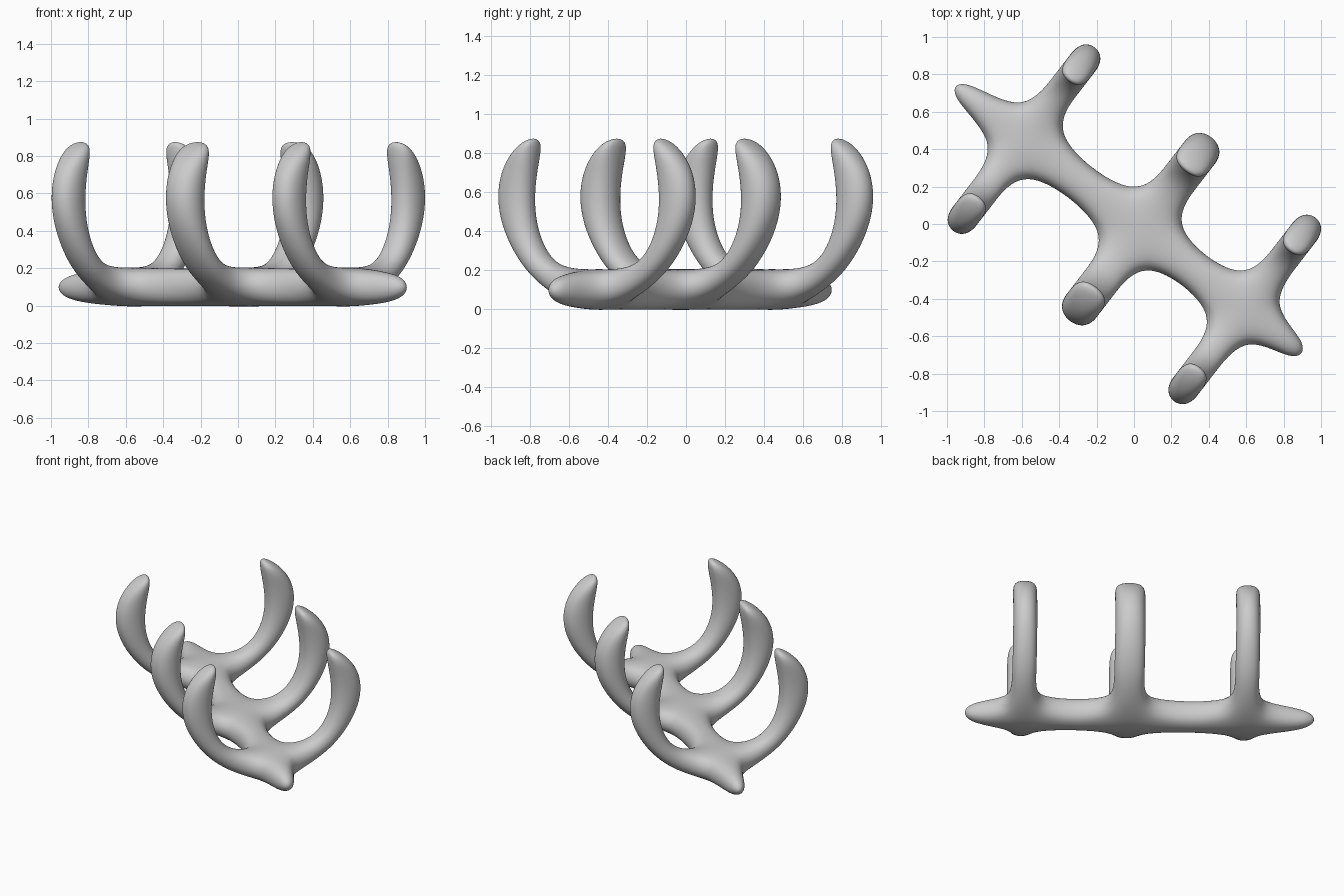
import bpy, bmesh
from mathutils import Vector

if "Cube" in bpy.data.objects:
    bpy.data.objects.remove(bpy.data.objects["Cube"])

# The spine runs diagonally; ribs rise at right angles to it
ALONG = Vector((0.792, -0.611, 0))
ACROSS = Vector((0.611, 0.792, 0))

# Spine stations: (position along, half width, bottom, top)
SPINE = [(-1.235, 0.068, 0.025, 0.17), (-0.83, 0.1, -0.012, 0.205),
         (-0.655, 0.1, -0.012, 0.205), (-0.065, 0.1, -0.012, 0.205),
         (0.155, 0.1, -0.012, 0.205), (0.66, 0.1, -0.012, 0.205),
         (0.835, 0.1, -0.012, 0.205), (1.155, 0.068, 0.025, 0.17)]
RIB_SPANS = (1, 3, 5)
# Rib profile: (inner across, inner z, outer across, outer z)
RIB = [(0.33, 0.235, 0.43, 0.14), (0.425, 0.47, 0.655, 0.48),
       (0.405, 0.70, 0.615, 0.75), (0.372, 0.885, 0.43, 0.888)]


def place(u, v, z):
    return ALONG * u + ACROSS * v + Vector((0, 0, z))


bm = bmesh.new()

# Spine rings: left bottom, right bottom, right top, left top
rings = [[bm.verts.new(place(u, v, z)) for v, z in
          ((-w, lo), (w, lo), (w, hi), (-w, hi))] for u, w, lo, hi in SPINE]
bm.faces.new(rings[0])
bm.faces.new(rings[-1][::-1])
for i, (a, b) in enumerate(zip(rings, rings[1:])):
    for k in range(4):
        if not (i in RIB_SPANS and k in (1, 3)):
            n = (k + 1) % 4
            bm.faces.new((a[k], a[n], b[n], b[k]))

# Curved ribs grown from both sides of the spine
for i in RIB_SPANS:
    a, b = rings[i], rings[i + 1]
    u0, u1 = SPINE[i][0], SPINE[i + 1][0]
    for side, bottom, top in ((-1, 0, 3), (1, 1, 2)):
        last = [a[bottom], a[top], b[top], b[bottom]]
        for vi, zi, vo, zo in RIB:
            ring = [bm.verts.new(place(u, side * v, z)) for u, v, z in
                    ((u0, vo, zo), (u0, vi, zi), (u1, vi, zi), (u1, vo, zo))]
            for k in range(4):
                n = (k + 1) % 4
                bm.faces.new((last[k], last[n], ring[n], ring[k]))
            last = ring
        bm.faces.new(last)

bmesh.ops.recalc_face_normals(bm, faces=bm.faces)
mesh = bpy.data.meshes.new("ribbed_spine")
bm.to_mesh(mesh)
bm.free()
for p in mesh.polygons:
    p.use_smooth = True
body = bpy.data.objects.new("ribbed_spine", mesh)
bpy.context.collection.objects.link(body)
mod = body.modifiers.new("smooth", 'SUBSURF')
mod.levels = mod.render_levels = 4
